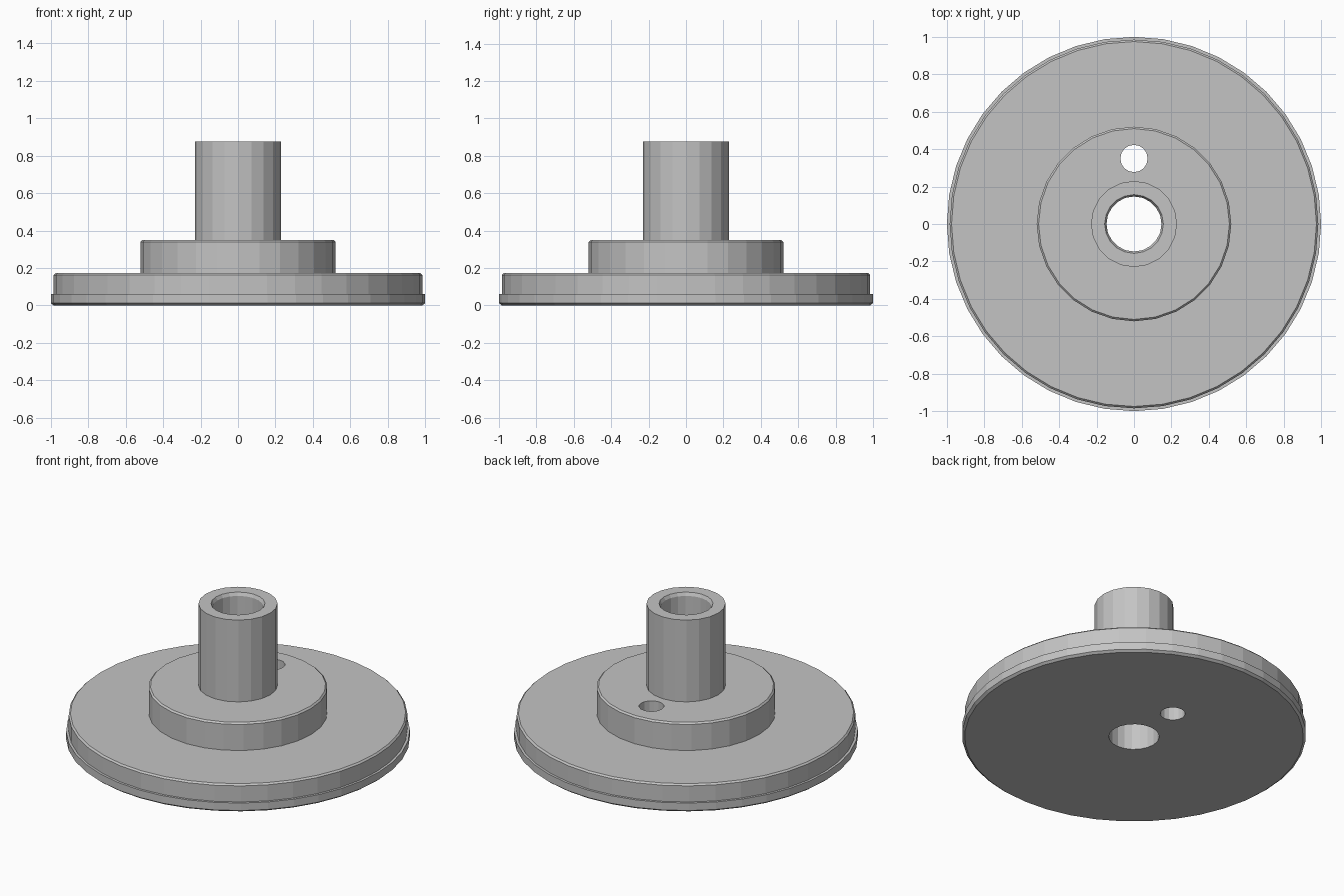
import bpy, bmesh, math

cube = bpy.data.objects.get("Cube")
if cube:
    bpy.data.objects.remove(cube)

grey = bpy.data.materials.new("plain grey")
grey.use_nodes = True
colour = (0.55, 0.55, 0.55, 1)
grey.diffuse_color = colour
grey.node_tree.nodes["Principled BSDF"].inputs["Base Color"].default_value = colour


def turned(name, profile, sides, centre=(0, 0)):
    """Closed solid of revolution from (radius, height) points, bottom to top."""
    bm = bmesh.new()
    rings = []
    for r, z in profile:
        angles = [2 * math.pi * i / sides for i in range(sides)]
        rings.append([bm.verts.new((centre[0] + r * math.sin(a),
                                    centre[1] + r * math.cos(a), z)) for a in angles])
    for low, high in zip(rings, rings[1:]):
        for i in range(sides):
            j = (i + 1) % sides
            bm.faces.new((low[i], low[j], high[j], high[i]))
    bm.faces.new(rings[0])
    bm.faces.new(rings[-1])
    bmesh.ops.recalc_face_normals(bm, faces=bm.faces)
    mesh = bpy.data.meshes.new(name)
    bm.to_mesh(mesh)
    bm.free()
    mesh.materials.append(grey)
    ob = bpy.data.objects.new(name, mesh)
    bpy.context.collection.objects.link(ob)
    return ob


def combine(target, tool, operation):
    """Apply a boolean and discard the tool object."""
    mod = target.modifiers.new(operation.lower(), "BOOLEAN")
    mod.operation, mod.solver, mod.object = operation, "EXACT", tool
    bpy.context.view_layer.objects.active = target
    bpy.ops.object.modifier_apply(modifier=mod.name)
    bpy.data.objects.remove(tool)


# Wide base disc with a thin projecting rim and softened edges
body = turned("flanged_bushing", [(0.985, 0), (1, 0.012), (1, 0.06), (0.985, 0.06),
                                  (0.985, 0.163), (0.975, 0.173)], 40)

# Raised hub and tall sleeve
combine(body, turned("hub", [(0.52, 0.1), (0.52, 0.34), (0.51, 0.35)], 28), "UNION")
combine(body, turned("sleeve", [(0.23, 0.2), (0.23, 0.875)], 20), "UNION")

# Central bore with a chamfered mouth, and the off-centre pin hole
combine(body, turned("bore", [(0.147, -0.1), (0.147, 0.855), (0.157, 0.875),
                              (0.157, 1)], 20), "DIFFERENCE")
combine(body, turned("pin_hole", [(0.073, -0.1), (0.073, 0.5)], 16, (0, 0.35)),
        "DIFFERENCE")
